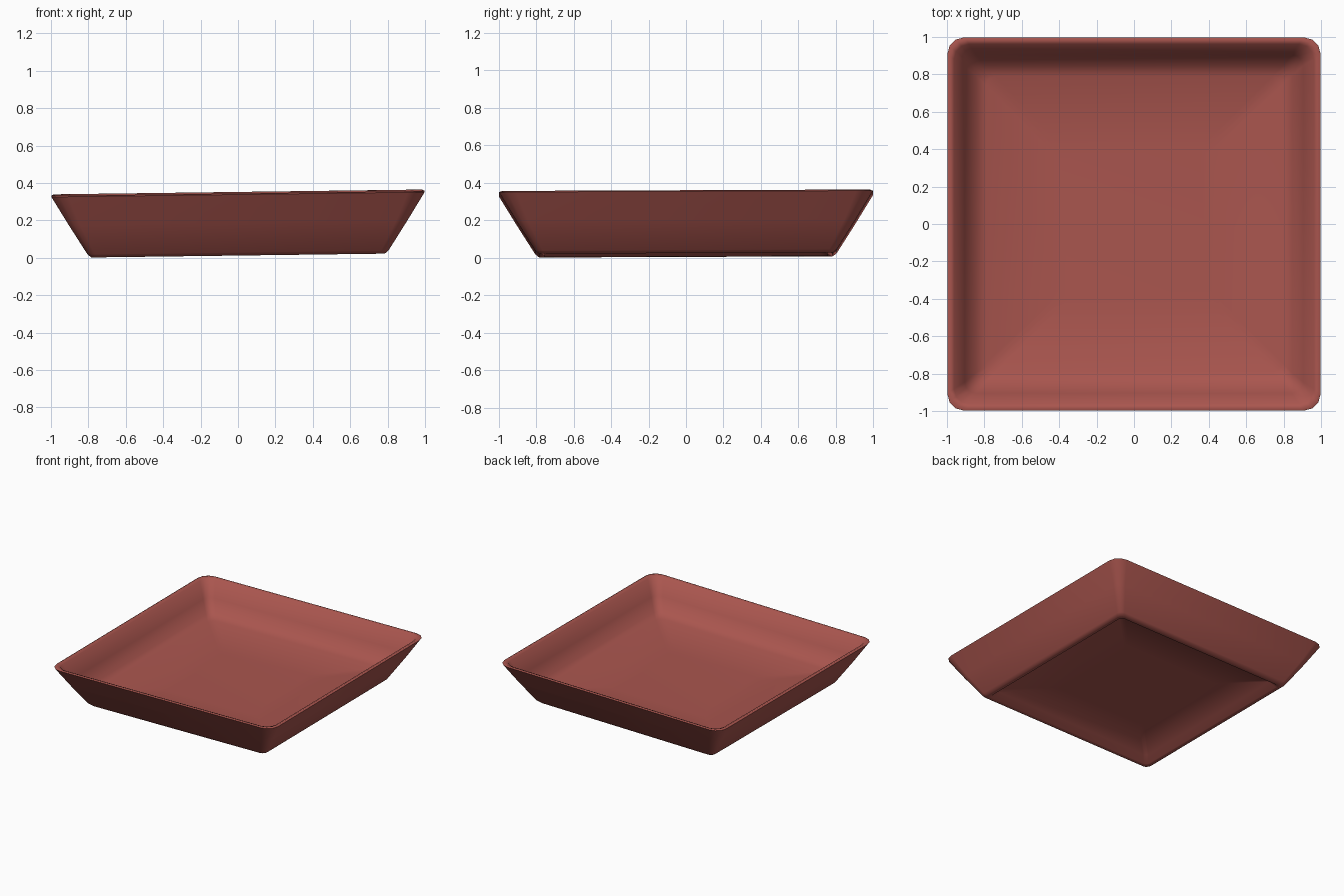
import bpy, bmesh, math

cube = bpy.data.objects.get("Cube")
if cube:
    bpy.data.objects.remove(cube, do_unlink=True)

# Single terracotta colour
clay = bpy.data.materials.new("terracotta_red")
clay.use_nodes = True
colour = (0.40, 0.092, 0.077, 1)
clay.diffuse_color = colour
clay.node_tree.nodes["Principled BSDF"].inputs["Base Color"].default_value = colour

TILT_X, TILT_Y = 0.013, 0.004   # the dish leans slightly
CORNER_STEPS = 3


def square_loop(bm, half, z, radius):
    """Ring of vertices round a square with rounded corners."""
    ring = []
    for corner in range(4):
        start = corner * math.pi / 2
        cx = (half - radius) * (1 if corner in (0, 3) else -1)
        cy = (half - radius) * (1 if corner in (0, 1) else -1)
        for step in range(CORNER_STEPS + 1):
            a = start + step / CORNER_STEPS * math.pi / 2
            x, y = cx + radius * math.cos(a), cy + radius * math.sin(a)
            ring.append(bm.verts.new((x, y, z + TILT_X * x + TILT_Y * y)))
    return ring


# Section from the underside centre, round the rim, to the floor centre:
# half width, height, corner radius
section = [
    (0.40, 0.065, 0.03),   # recessed underside
    (0.72, 0.065, 0.03),
    (0.755, 0.017, 0.03),  # foot ring
    (0.785, 0.015, 0.04),
    (0.805, 0.032, 0.04),
    (0.905, 0.190, 0.06),  # outer wall
    (0.998, 0.342, 0.09),  # rim
    (0.985, 0.348, 0.09),
    (0.962, 0.338, 0.08),
    (0.905, 0.215, 0.06),  # inner wall
    (0.845, 0.125, 0.05),
    (0.790, 0.100, 0.05),  # dished floor
    (0.40, 0.086, 0.05),
]

bm = bmesh.new()
rings = [square_loop(bm, *row) for row in section]
count = len(rings[0])
for low, high in zip(rings, rings[1:]):
    for i in range(count):
        j = (i + 1) % count
        bm.faces.new((low[i], low[j], high[j], high[i]))
bm.faces.new(rings[0][::-1])
bm.faces.new(rings[-1])
bmesh.ops.recalc_face_normals(bm, faces=bm.faces)

mesh = bpy.data.meshes.new("square_dish")
bm.to_mesh(mesh)
bm.free()
mesh.materials.append(clay)
dish = bpy.data.objects.new("square_dish", mesh)
bpy.context.collection.objects.link(dish)

# Smooth walls, crisp foot edge
bpy.context.view_layer.objects.active = dish
dish.select_set(True)
bpy.ops.object.shade_smooth_by_angle(angle=math.radians(50))
